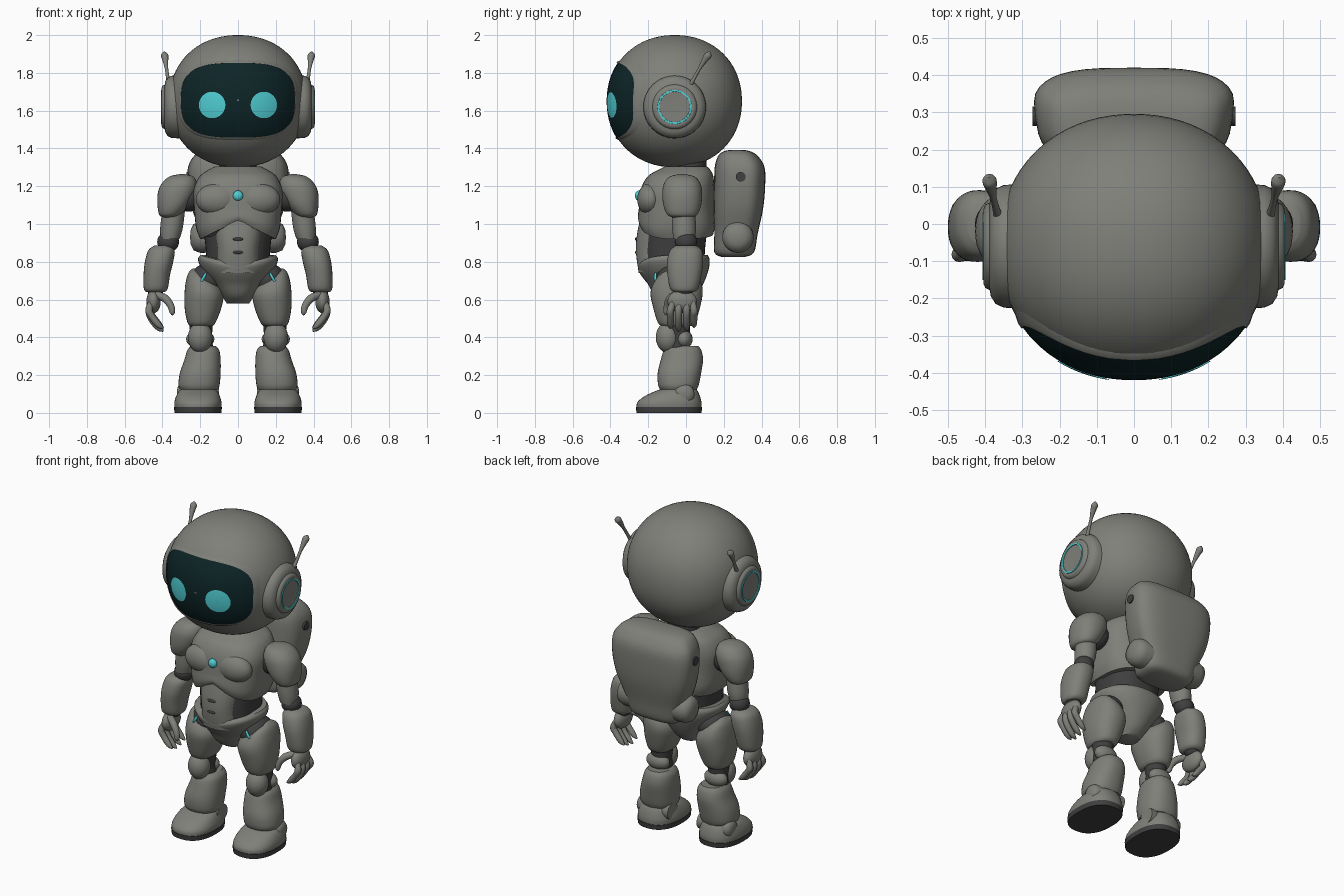
import bpy, bmesh, math
from mathutils import Vector

if "Cube" in bpy.data.objects:
    bpy.data.objects.remove(bpy.data.objects["Cube"])


def material(name, rgb):
    m = bpy.data.materials.new(name)
    m.diffuse_color = (*rgb, 1)
    m.use_nodes = True
    m.node_tree.nodes["Principled BSDF"].inputs["Base Color"].default_value = m.diffuse_color
    return m


GREY = material("shell grey", (0.215, 0.215, 0.195))
DARK = material("joint dark grey", (0.05, 0.05, 0.05))
VISOR = material("visor black teal", (0.004, 0.018, 0.02))
CYAN = material("glow cyan", (0.08, 0.62, 0.66))


def finish(name, bm, mat, angle=45):
    bmesh.ops.recalc_face_normals(bm, faces=bm.faces)
    me = bpy.data.meshes.new(name)
    bm.to_mesh(me)
    bm.free()
    me.materials.append(mat)
    ob = bpy.data.objects.new(name, me)
    bpy.context.collection.objects.link(ob)
    bpy.ops.object.select_all(action='DESELECT')
    ob.select_set(True)
    bpy.context.view_layer.objects.active = ob
    bpy.ops.object.shade_smooth_by_angle(angle=math.radians(angle))
    return ob


def skin(name, rings, mat, caps=True):
    bm = bmesh.new()
    rows = [[bm.verts.new(p) for p in r] for r in rings]
    n = len(rows[0])
    for a, b in zip(rows, rows[1:]):
        for i in range(n):
            j = (i + 1) % n
            bm.faces.new((a[i], a[j], b[j], b[i]))
    if caps:
        bm.faces.new(rows[0][::-1])
        bm.faces.new(rows[-1])
    return finish(name, bm, mat)


def spline(rows, sub):
    """Catmull-Rom through rows of numbers."""
    out = []
    for k in range(len(rows) - 1):
        a, b, c, d = (rows[max(0, min(len(rows) - 1, k + o))] for o in (-1, 0, 1, 2))
        for s in range(sub):
            t = s / sub
            out.append([0.5 * (2 * q + (r - p) * t + (2 * p - 5 * q + 4 * r - w) * t * t
                        + (3 * q - p - 3 * r + w) * t ** 3) for p, q, r, w in zip(a, b, c, d)])
    return out + [list(rows[-1])]


def oval(i, n, p):
    c, s = math.cos(2 * math.pi * i / n), math.sin(2 * math.pi * i / n)
    return (math.copysign(abs(c) ** (2 / p), c), math.copysign(abs(s) ** (2 / p), s))


def loft(name, mat, rows, side=1, p=2.0, warp=None, n=40, sub=4):
    """Rows: z, centre x, centre y, radius x, radius y."""
    rings = []
    for z, cx, cy, rx, ry in spline(rows, sub):
        ring = []
        for i in range(n):
            u, v = oval(i, n, p)
            pt = (cx * side + u * max(rx, .002), cy + v * max(ry, .002), z)
            ring.append(warp(*pt) if warp else pt)
        rings.append(ring)
    return skin(name, rings, mat)


def tube(name, mat, pts, side=1, n=12, sub=4):
    """Points: x, y, z, radius."""
    rows = spline(pts, sub)
    rings = []
    for k, (x, y, z, r) in enumerate(rows):
        a, b = rows[max(k - 1, 0)], rows[min(k + 1, len(rows) - 1)]
        t = (Vector(b[:3]) - Vector(a[:3])).normalized()
        u = t.cross(Vector((0, 1, 0))).normalized()
        v = t.cross(u)
        ring = []
        for i in range(n):
            q = Vector((x, y, z)) + (u * oval(i, n, 2)[0] + v * oval(i, n, 2)[1]) * max(r, .001)
            ring.append((q.x * side, q.y, q.z))
        rings.append(ring)
    return skin(name, rings, mat)


def lathe_x(name, mat, profile, cy, cz, side, caps=True):
    """Profile: x, radius, turned around a sideways axis."""
    return skin(name, [[(x * side, cy + r * oval(i, 48, 2)[0], cz + r * oval(i, 48, 2)[1])
                        for i in range(48)] for x, r in profile], mat, caps)


def ball(name, mat, c, r, seg=40):
    bm = bmesh.new()
    bmesh.ops.create_uvsphere(bm, u_segments=seg, v_segments=seg // 2, radius=1)
    for v in bm.verts:
        v.co = Vector([c[k] + v.co[k] * r[k] for k in range(3)])
    return finish(name, bm, mat)


# Head: slightly boxy ellipsoid
HC, HR, HP = (0, -0.06, 1.65), (0.365, 0.356, 0.35), 2.12
bm = bmesh.new()
bmesh.ops.create_uvsphere(bm, u_segments=72, v_segments=40, radius=1)
for v in bm.verts:
    k = sum(abs(c) ** HP for c in v.co) ** (-1 / HP)
    v.co = Vector([HC[i] + v.co[i] * k * HR[i] for i in range(3)])
finish("head", bm, GREY)


def face_plate(name, mat, cx, cz, a, b, p, steps, caps):
    """Sheet following the head front. Steps: scale, offset."""
    rings = []
    for s, off in steps:
        ring = []
        for i in range(64):
            u, w = oval(i, 64, p)
            x, z = cx + u * a * s, cz + w * b * s
            d = 1 - abs(x / HR[0]) ** HP - abs((z - HC[2]) / HR[2]) ** HP
            ring.append((x, HC[1] - HR[1] * max(d, 0) ** (1 / HP) - off, z))
        rings.append(ring)
    ob = skin(name, rings, mat, caps)
    # make sure the sheet faces forward
    me = ob.data
    if sum(f.normal.y for f in me.polygons) > 0:
        me.flip_normals()


face_plate("visor", VISOR, 0, 1.655, .305, .2, 3,
           [(.02 + .98 * k / 12, .004) for k in range(13)], False)
face_plate("visor_rim", GREY, 0, 1.655, .305, .2, 3,
           [(.985, 0), (.99, .01), (1.02, .011), (1.06, -.003)], False)
for s in (-1, 1):
    face_plate(f"eye_{s}", CYAN, s * .137, 1.63, .07, .07, 2,
               [(.02 + .98 * k / 5, .008) for k in range(6)], False)

# Neck, chest, belly
loft("neck", DARK, [(1.2, 0, .02, .12, .1), (1.28, 0, .02, .1, .09), (1.38, 0, .02, .1, .09)])
loft("waist", DARK, [(.74, 0, -.06, .17, .16), (.86, 0, -.065, .17, .165), (1.02, 0, -.05, .19, .17)], p=2.3)
loft("belly_plate", GREY, [(.74, 0, -.13, .12, .12), (.85, 0, -.135, .115, .13), (.94, 0, -.13, .125, .13),
                           (1.04, 0, -.12, .13, .12)], p=2.5)
for z in (.85, .92):
    ball(f"belly_slot_{z}", DARK, (0, -.262, z), (.028, .008, .009), 16)


def rib_arch(x, y, z):
    k = max(0, 1 - (z - .92) / .15)
    return x, y, z + k * .1 * max(0, 1 - abs(x) / .2) * (1 if y < 0 else .3)


loft("chest", GREY, [(.92, 0, -.05, .2, .195), (.98, 0, -.05, .222, .205), (1.08, 0, -.05, .232, .2),
                     (1.18, 0, -.045, .235, .195), (1.25, 0, -.03, .205, .175), (1.285, 0, -.01, .16, .14),
                     (1.305, 0, 0, .12, .11)], p=2.6, warp=rib_arch)
ball("chest_light", CYAN, (0, -.25, 1.15), (.027, .02, .027), 24)

# Pelvis with a dipping belt line
loft("pelvis", GREY, [(.58, 0, -.05, .06, .06), (.62, 0, -.055, .085, .11), (.69, 0, -.055, .135, .15),
                      (.76, 0, -.06, .19, .18), (.81, 0, -.065, .212, .19), (.835, 0, -.065, .2, .18)], p=2.2,
     warp=lambda x, y, z: (x, y, z - (.055 * max(0, 1 - abs(x) / .2) * max(0, (z - .68) / .155) if y < 0 else 0)))

# Backpack
loft("backpack", GREY, [(.825, 0, .25, .13, .06), (.85, 0, .255, .17, .105), (.95, 0, .265, .2, .115),
                        (1.08, 0, .278, .25, .13), (1.2, 0, .284, .272, .135), (1.3, 0, .284, .27, .132),
                        (1.36, 0, .275, .24, .105), (1.385, 0, .27, .2, .07), (1.393, 0, .27, .15, .03)], p=3.2,
     warp=lambda x, y, z: (x * (1 - .5 * max(0, .35 - y)), y, z))

for s in (-1, 1):
    tag = "right" if s > 0 else "left"
    # Ear discs, glowing rings and antennas
    lathe_x(f"ear_{tag}", GREY, [(.28, .168), (.35, .165), (.372, .155), (.385, .135), (.388, .118), (.4, .112),
                                 (.405, .1), (.403, .07)], -.06, 1.62, s)
    lathe_x(f"ear_ring_{tag}", CYAN, [(.4, .091), (.408, .09), (.408, .081), (.4, .08)], -.06, 1.62, s, False)
    tube(f"antenna_{tag}", GREY, [(.35, 0, 1.7, .02), (.366, .025, 1.74, .012), (.378, .07, 1.82, .009),
                                  (.385, .1, 1.87, .016), (.389, .118, 1.895, .019), (.391, .127, 1.912, .003)], s)
    # Chest muscle plates
    ball(f"pec_{tag}", GREY, (s * .108, -.19, 1.13), (.115, .068, .085))
    # Backpack thruster and port
    lathe_x(f"thruster_{tag}", GREY, [(.1, .08), (.2, .083), (.235, .07), (.25, .04), (.253, .01)], .275, .93, s)
    lathe_x(f"pack_port_{tag}", DARK, [(.2, .026), (.273, .026)], .29, 1.25, s)
    # Arm
    ball(f"shoulder_joint_{tag}", DARK, (s * .26, -.02, 1.14), (.07, .075, .075), 24)
    loft(f"shoulder_pad_{tag}", GREY, [(1.035, .362, -.02, .035, .05), (1.05, .36, -.02, .058, .08),
                                       (1.1, .342, -.02, .084, .1), (1.16, .325, -.02, .1, .105),
                                       (1.21, .312, -.02, .095, .098), (1.25, .3, -.02, .065, .068),
                                       (1.265, .295, -.02, .01, .01)], s, 2.2)
    loft(f"upper_arm_{tag}", GREY, [(.92, .36, -.01, .05, .055), (.98, .352, -.01, .06, .064),
                                    (1.08, .34, -.015, .06, .06)], s)
    ball(f"elbow_{tag}", DARK, (s * .37, 0, .905), (.058, .06, .055), 24)
    loft(f"forearm_{tag}", GREY, [(.64, .437, -.01, .05, .055), (.66, .435, -.01, .064, .075),
                                  (.73, .43, -.008, .07, .09), (.8, .418, -.005, .075, .096),
                                  (.86, .405, 0, .07, .085), (.885, .4, 0, .045, .055)], s, 2.3)
    # Hand
    ball(f"wrist_{tag}", DARK, (s * .437, -.01, .64), (.04, .045, .03), 20)
    ball(f"palm_{tag}", GREY, (s * .447, -.02, .59), (.038, .078, .062), 28)
    for k, y in enumerate((-.082, -.04, .003, .042)):
        d = .015 * abs(k - 1.3)
        tube(f"finger_{k}_{tag}", GREY, [(.455, y * .8, .59, .016), (.472, y, .545, .019),
                                         (.456, y, .49 + d, .018), (.42, y, .446 + d, .016),
                                         (.395, y, .428 + d, .004)], s)
    tube(f"thumb_{tag}", GREY, [(.43, -.055, .625, .02), (.385, -.085, .605, .021), (.355, -.1, .565, .018),
                                (.348, -.105, .53, .014), (.35, -.105, .517, .003)], s)
    # Leg
    ball(f"hip_{tag}", DARK, (s * .165, -.05, .7), (.09, .11, .09), 28)
    tube(f"hip_light_{tag}", CYAN, [(.17, -.16, .74, .006), (.18, -.163, .72, .008), (.195, -.16, .695, .006)], s)
    loft(f"thigh_{tag}", GREY, [(.46, .195, -.05, .06, .08), (.48, .193, -.05, .075, .1), (.55, .186, -.05, .096, .122),
                                (.63, .18, -.05, .103, .138), (.69, .195, -.045, .082, .125),
                                (.74, .218, -.04, .045, .085), (.765, .23, -.035, .01, .02)], s, 2.3)
    loft(f"knee_joint_{tag}", DARK, [(.3, .19, -.04, .065, .065), (.4, .195, -.04, .058, .06),
                                     (.5, .195, -.045, .065, .07)], s)
    ball(f"kneecap_{tag}", GREY, (s * .2, -.095, .4), (.065, .065, .082), 28)
    ball(f"knee_back_{tag}", GREY, (s * .2, -.01, .39), (.075, .045, .05), 24)
    loft(f"shin_{tag}", GREY, [(.125, .206, -.04, .1, .098), (.15, .206, -.04, .109, .108),
                               (.21, .2, -.035, .108, .115), (.28, .188, -.022, .096, .112),
                               (.33, .184, -.018, .085, .1), (.355, .184, -.015, .065, .08)], s, 2.3)
    # Foot
    loft(f"ankle_{tag}", DARK, [(.07, .21, -.03, .09, .09), (.16, .206, -.035, .092, .092)], s)
    lathe_x(f"ankle_disc_{tag}", GREY, [(.1, .05), (.3, .055), (.318, .042), (.324, .015)], -.01, .1, s)
    loft(f"boot_{tag}", GREY, [(.028, .212, -.09, .124, .172), (.055, .212, -.088, .125, .17),
                               (.085, .212, -.075, .117, .15), (.11, .211, -.055, .105, .12),
                               (.125, .21, -.04, .09, .095)], s, 2.4)
    loft(f"sole_{tag}", DARK, [(0, .212, -.09, .124, .172), (.03, .212, -.09, .127, .175)], s, 2.4)
